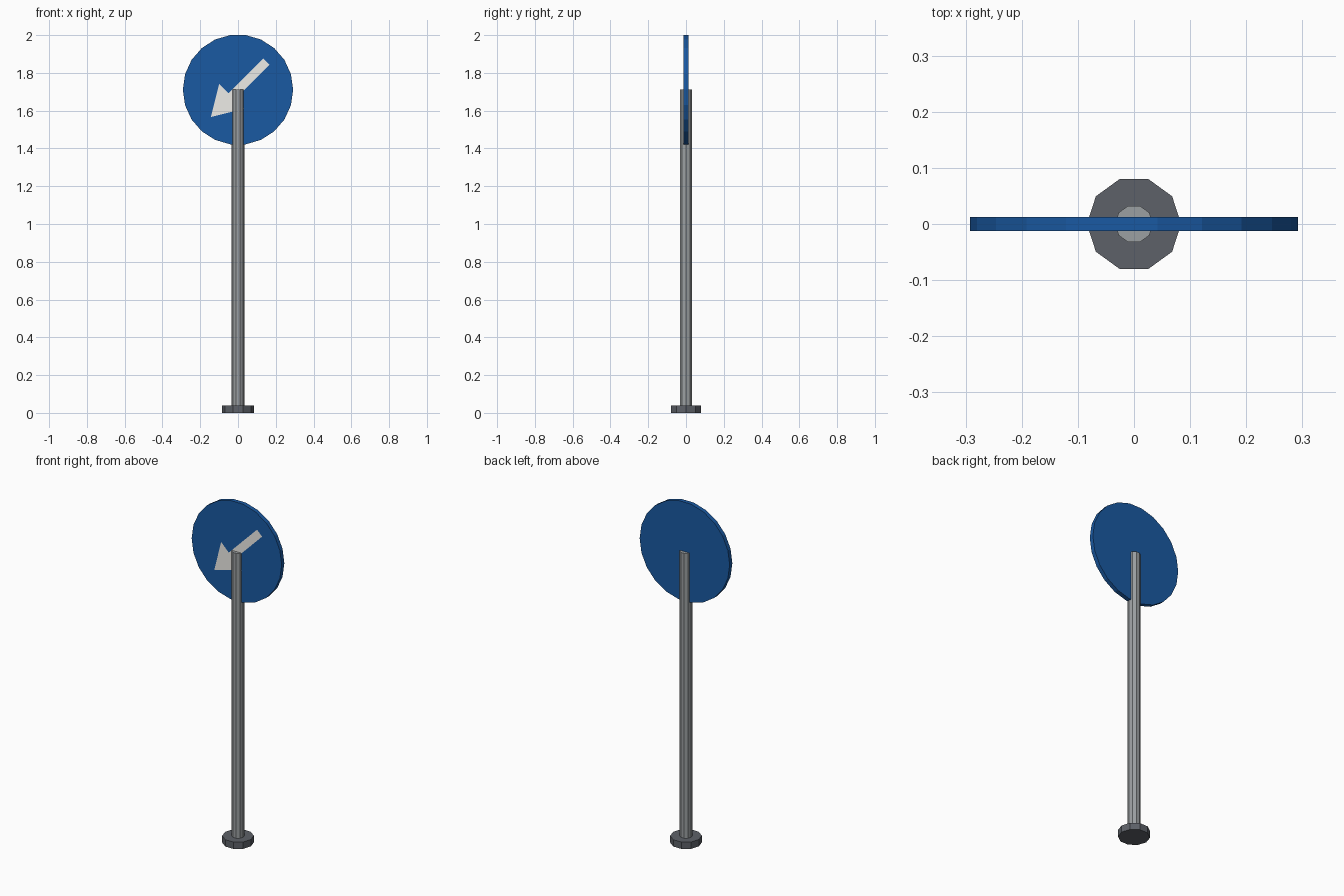
import bpy, bmesh
from math import cos, sin, pi
from mathutils import Vector

if "Cube" in bpy.data.objects:
    bpy.data.objects.remove(bpy.data.objects["Cube"])

DISC_Z = 1.711


def ring(radius, sides):
    # Regular polygon with a corner on the x axis
    return [(radius * cos(2 * pi * i / sides), radius * sin(2 * pi * i / sides))
            for i in range(sides)]


def colour(obj, rgb):
    mat = bpy.data.materials.new(obj.name + "_paint")
    mat.diffuse_color = (*rgb, 1)
    mat.use_nodes = True
    mat.node_tree.nodes["Principled BSDF"].inputs["Base Color"].default_value = mat.diffuse_color
    obj.data.materials.append(mat)


def profile_part(name, to_3d, points, depth, rgb):
    # Fill a 2D profile and, when depth is given, extrude it into a solid
    bm = bmesh.new()
    face = bm.faces.new([bm.verts.new(to_3d(a, b)) for a, b in points])
    if depth:
        res = bmesh.ops.extrude_face_region(bm, geom=[face], use_keep_orig=True)
        verts = [v for v in res["geom"] if isinstance(v, bmesh.types.BMVert)]
        bmesh.ops.translate(bm, verts=verts, vec=depth)
        bmesh.ops.recalc_face_normals(bm, faces=bm.faces)
    mesh = bpy.data.meshes.new(name)
    bm.to_mesh(mesh)
    bm.free()
    obj = bpy.data.objects.new(name, mesh)
    bpy.context.collection.objects.link(obj)
    colour(obj, rgb)
    return obj


# Ten-sided foot and pole
profile_part("base", lambda a, b: (a, b, 0), ring(0.084, 10),
             Vector((0, 0, 0.04)), (0.11, 0.12, 0.14))
profile_part("pole", lambda a, b: (a, b, 0.002), ring(0.034, 10),
             Vector((0, 0, DISC_Z - 0.002)), (0.33, 0.35, 0.36))

# Round sign plate, standing upright at the pole's top
profile_part("sign_disc", lambda a, b: (a, -0.0125, DISC_Z + b), ring(0.292, 22),
             Vector((0, 0.025, 0)), (0.01, 0.1, 0.36))

# Arrow pointing down and left: u runs from tip to tail, v across
half = [(0.155, 0.093), (0.155, 0.023), (0.415, 0.023)]
outline = [(0, 0)] + [(u, -v) for u, v in half] + [(u, v) for u, v in reversed(half)]
s = 0.5 ** 0.5
profile_part("arrow",
             lambda u, v: (-0.144 + s * (u - v), -0.0135, DISC_Z - 0.145 + s * (u + v)),
             outline, None, (0.85, 0.84, 0.8))
